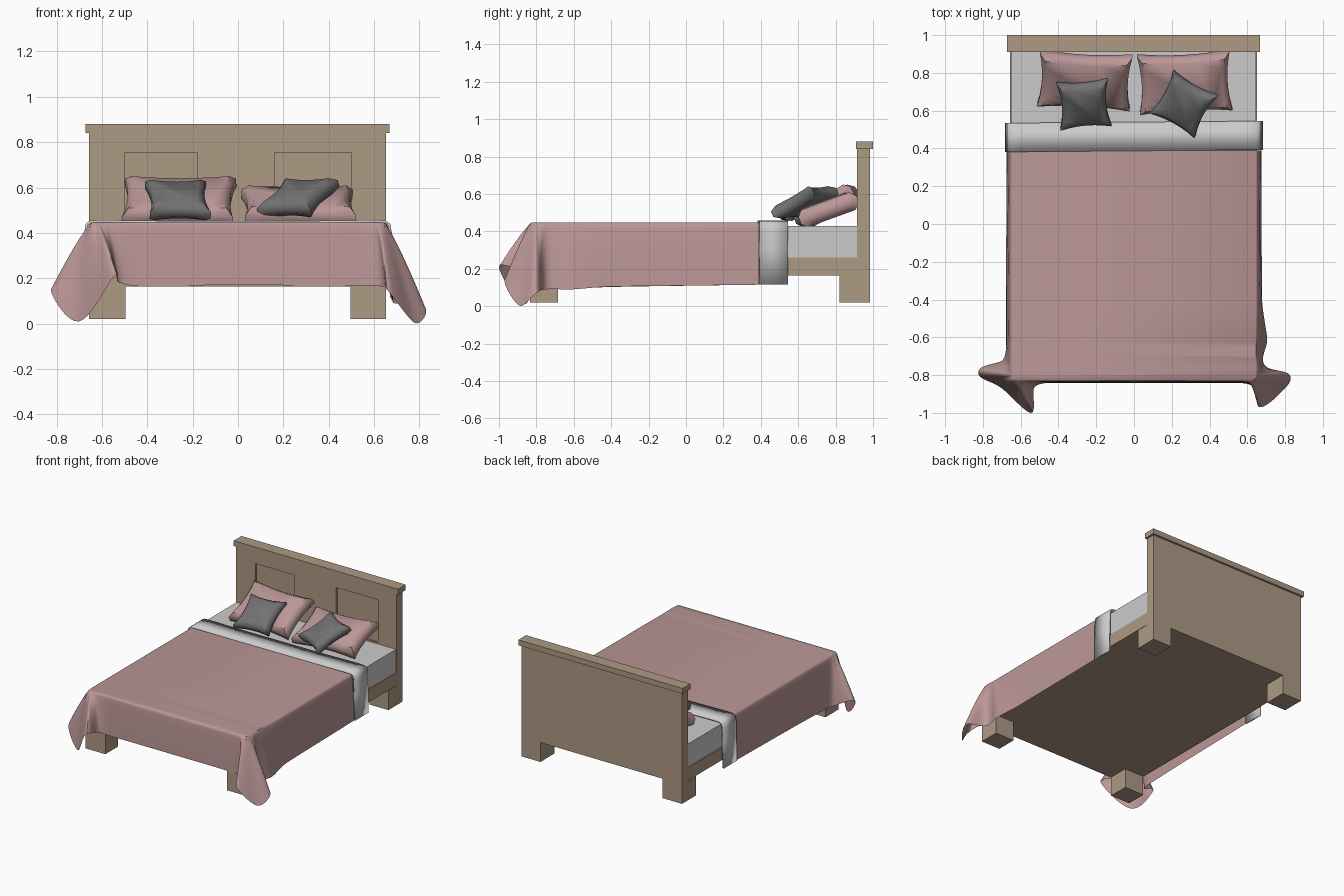
import bpy, bmesh
from math import radians
from mathutils import Vector
from mathutils.geometry import interpolate_bezier

if "Cube" in bpy.data.objects:
    bpy.data.objects.remove(bpy.data.objects["Cube"])


def material(name, rgb):
    m = bpy.data.materials.new(name)
    m.diffuse_color = (*rgb, 1)
    m.use_nodes = True
    m.node_tree.nodes["Principled BSDF"].inputs["Base Color"].default_value = m.diffuse_color
    return m


WOOD = material("wood", (0.42, 0.32, 0.23))
PINK = material("pink_fabric", (0.50, 0.31, 0.31))
DARK = material("dark_fabric", (0.17, 0.17, 0.17))


def make(name, verts, faces, mat=None, smooth=False):
    me = bpy.data.meshes.new(name)
    me.from_pydata(verts, [], faces)
    bm = bmesh.new()
    bm.from_mesh(me)
    bmesh.ops.recalc_face_normals(bm, faces=bm.faces)
    bm.to_mesh(me)
    bm.free()
    ob = bpy.data.objects.new(name, me)
    bpy.context.collection.objects.link(ob)
    if mat:
        me.materials.append(mat)
    if smooth:
        bpy.ops.object.select_all(action='DESELECT')
        ob.select_set(True)
        bpy.context.view_layer.objects.active = ob
        bpy.ops.object.shade_smooth_by_angle(angle=radians(50))
    return ob


def box(name, x, y, z, mat=None):
    v = [(a, b, c) for a in x for b in y for c in z]
    f = [(0, 1, 3, 2), (4, 6, 7, 5), (0, 4, 5, 1), (2, 3, 7, 6), (0, 2, 6, 4), (1, 5, 7, 3)]
    return make(name, v, f, mat)


# Wooden frame, headboard and legs
box("bed_base", (-.657, .652), (-.835, .92), (.165, .26), WOOD)
board = box("headboard", (-.657, .652), (.915, .985), (.163, .84), WOOD)
box("headboard_cap", (-.672, .667), (.91, 1.0), (.84, .88), WOOD)
for sx, x in (("left", (-.657, -.497)), ("right", (.497, .652))):
    box("front_leg_" + sx, x, (-.835, -.685), (.02, .165), WOOD)
    box("back_leg_" + sx, x, (.82, .985), (.02, .163), WOOD)

# Recessed headboard panels
for i, x in enumerate(((-.50, -.18), (.16, .50))):
    cut = box(f"panel_cutter_{i}", x, (.88, .927), (.44, .755))
    cut.hide_render = True
    cut.hide_viewport = True
    mod = board.modifiers.new("panel", 'BOOLEAN')
    mod.operation = 'DIFFERENCE'
    mod.solver = 'EXACT'
    mod.object = cut

# Mattress
box("mattress", (-.652, .647), (-.83, .915), (.26, .43))


def curve(pts, n=8):
    """Smooth path through points, handles limited by the shorter neighbour."""
    pts = [Vector(p) for p in pts]
    tan = []
    for i, p in enumerate(pts):
        a, b = pts[max(i - 1, 0)], pts[min(i + 1, len(pts) - 1)]
        lens = [d for d in ((p - a).length, (b - p).length) if d > 0]
        tan.append((b - a).normalized() * min(lens) / 3)
    out = []
    for i in range(len(pts) - 1):
        seg = interpolate_bezier(pts[i], pts[i] + tan[i], pts[i + 1] - tan[i + 1], pts[i + 1], n + 1)
        out += seg[:-1]
    return out + [pts[-1]]


# Blanket: top edge (x, y) paired with hem (x, y, z), flaring at the foot corners
columns = [
    (-.645, .39, -.675, .39, .115), (-.645, -.30, -.677, -.30, .105),
    (-.645, -.65, -.678, -.66, .095), (-.645, -.76, -.70, -.725, .10),
    (-.645, -.80, -.825, -.785, .15), (-.64, -.82, -.70, -.87, .01),
    (-.625, -.825, -.545, -1.0, .21), (-.59, -.825, -.53, -.87, .185),
    (-.48, -.825, -.46, -.842, .168), (0, -.825, 0, -.842, .17),
    (.48, -.825, .50, -.842, .168), (.59, -.825, .63, -.86, .165),
    (.625, -.825, .665, -.97, .14), (.64, -.82, .78, -.89, .003),
    (.645, -.80, .825, -.80, .07), (.645, -.76, .69, -.745, .09),
    (.645, -.70, .705, -.61, .09), (.645, -.40, .678, -.40, .105),
    (.645, .39, .675, .39, .115),
]
top = curve([(a, b, .447) for a, b, *_ in columns])
hem = curve([c[2:] for c in columns])
ROWS, N = 12, len(top)
verts = []
for r in range(ROWS + 1):
    s = (r / ROWS) ** 1.8
    for t, h in zip(top, hem):
        d = h - t
        p = .2 + .65 * min(1, d.xy.length / .15)
        verts.append((t.x + d.x * s ** p, t.y + d.y * s ** p, t.z + d.z * s))
faces = [(r * N + i, r * N + i + 1, (r + 1) * N + i + 1, (r + 1) * N + i)
         for r in range(ROWS) for i in range(N - 1)]
make("blanket", verts, faces + [tuple(range(N))], PINK, True)

# Folded-over sheet band across the bed
half = [(.683, .115), (.68, .30), (.678, .40), (.672, .44), (.65, .455), (.60, .457), (.30, .453)]
prof = [(-x, z) for x, z in half] + [(x, z) for x, z in reversed(half)]
K = len(prof)
verts = [(x, y + .008 * x, z) for y in (.387, .540) for x, z in prof]
sheet = make("sheet_fold", verts, [(i, i + 1, K + i + 1, K + i) for i in range(K - 1)], None, True)
sol = sheet.modifiers.new("thickness", 'SOLIDIFY')
sol.thickness = .012
sol.offset = -1


def pillow(name, size, thick, loc, tilt, turn, mat):
    """Stuffed slab with concave edges and chamfered faces."""
    hx, hy, n, c = size[0] / 2, size[1] / 2, 6, .018
    verts = []
    for z, inset in ((-.5, .028), (-.2, 0), (.2, 0), (.5, .028)):
        a, b = hx - inset, hy - inset
        for side in range(4):
            for k in range(n):
                u = -1 + 2 * k / n
                e = c * (1 - u * u)
                x, y = ((u * a, e - b), (a - e, u * b), (-u * a, b - e), (e - a, -u * b))[side]
                verts.append((x, y, z * thick))
    m = 4 * n
    faces = [(r * m + i, r * m + (i + 1) % m, (r + 1) * m + (i + 1) % m, (r + 1) * m + i)
             for r in range(3) for i in range(m)]
    faces += [tuple(range(m)), tuple(range(3 * m, 4 * m))]
    ob = make(name, verts, faces, mat, True)
    ob.location = loc
    ob.rotation_euler = (radians(tilt), 0, radians(turn))


# Pillows and cushions
pillow("pillow_left", (.49, .33), .10, (-.26, .76, .537), 31, -3, PINK)
pillow("pillow_right", (.49, .33), .10, (.268, .75, .515), 20, 3, PINK)
pillow("cushion_left", (.27, .28), .08, (-.265, .635, .545), 29, 5, DARK)
pillow("cushion_right", (.27, .28), .08, (.265, .635, .555), 27, -29, DARK)
